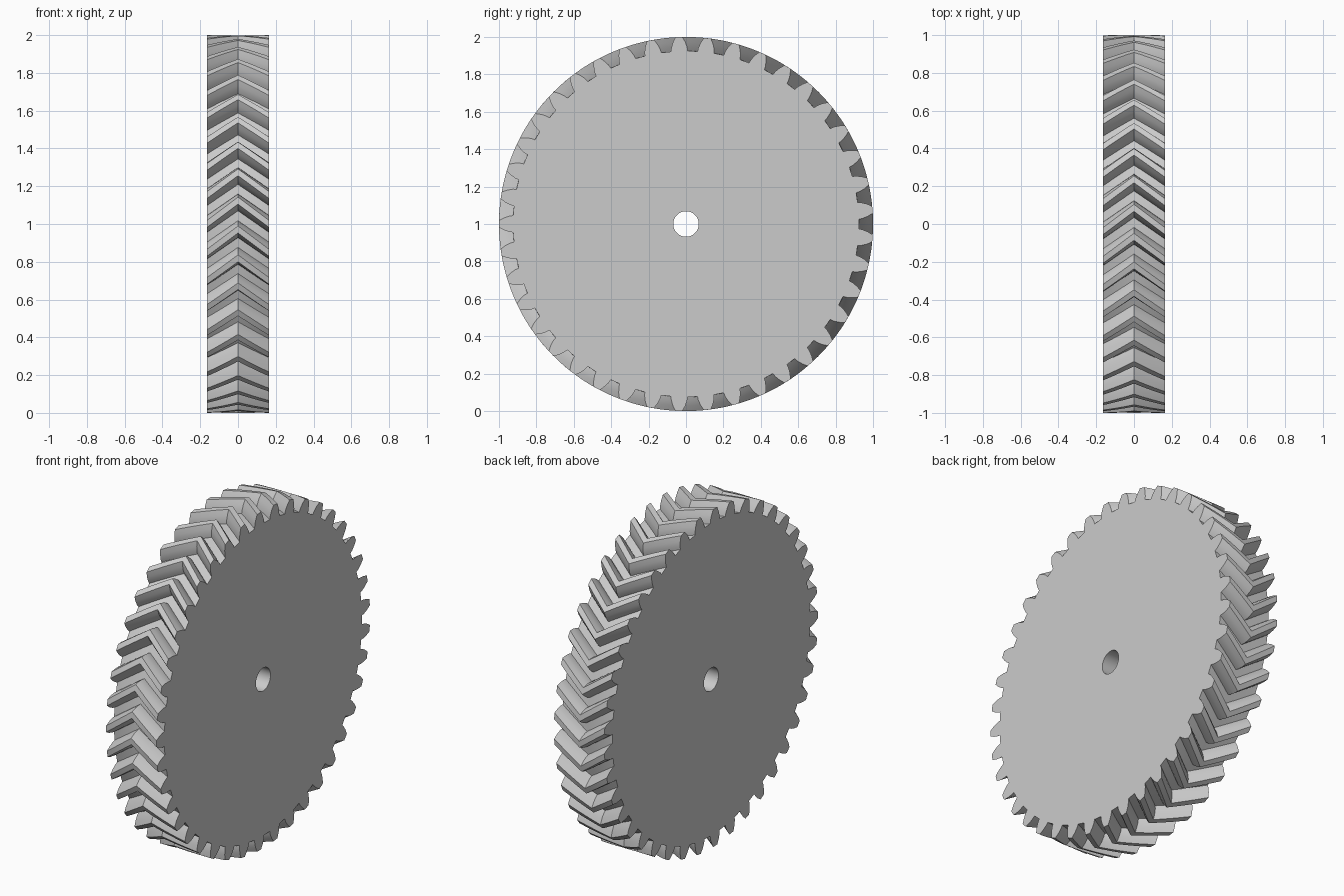
import bpy, bmesh, math

if "Cube" in bpy.data.objects:
    bpy.data.objects.remove(bpy.data.objects["Cube"])

TEETH = 41
HALF_WIDTH = 0.165
BORE = 0.068
TWIST = math.radians(7.1)   # helix turn from each side face to the middle
SLICES = 6                  # slices per half of the width

# Half of one tooth gap: (radius, distance from gap centre), root to tip
half_gap = [(0.925, 0.026), (0.945, 0.030), (0.972, 0.041), (1.0, 0.058)]
gap = [(r, -w / r) for r, w in reversed(half_gap)] + [(r, w / r) for r, w in half_gap]
profile = [(r, a + math.tau * t / TEETH) for t in range(TEETH) for r, a in gap]

grey = bpy.data.materials.new("light_grey")
grey.use_nodes = True
grey.diffuse_color = (0.6, 0.6, 0.6, 1)
grey.node_tree.nodes["Principled BSDF"].inputs["Base Color"].default_value = (0.6, 0.6, 0.6, 1)

bm = bmesh.new()


def ring(x, radius=None):
    """One loop about the x axis: toothed, or round if a radius is given."""
    turn = 0 if radius else -TWIST * (1 - abs(x) / HALF_WIDTH)
    return [bm.verts.new((x, (radius or r) * math.cos(a + turn),
                          1 + (radius or r) * math.sin(a + turn)))
            for r, a in profile]


# Toothed rim from left to right, then back through the bore
rings = [ring(HALF_WIDTH * i / SLICES) for i in range(-SLICES, SLICES + 1)]
rings += [ring(HALF_WIDTH, BORE), ring(-HALF_WIDTH, BORE)]
n = len(profile)
for k, first in enumerate(rings):
    second = rings[(k + 1) % len(rings)]
    for i in range(n):
        j = (i + 1) % n
        bm.faces.new((first[i], first[j], second[j], second[i]))
bmesh.ops.recalc_face_normals(bm, faces=bm.faces)

mesh = bpy.data.meshes.new("herringbone_gear")
bm.to_mesh(mesh)
bm.free()
mesh.materials.append(grey)
gear = bpy.data.objects.new("herringbone_gear", mesh)
bpy.context.collection.objects.link(gear)

# Smooth the bore and helix, keep tooth edges crisp
bpy.context.view_layer.objects.active = gear
gear.select_set(True)
bpy.ops.object.shade_smooth_by_angle(angle=math.radians(12))
